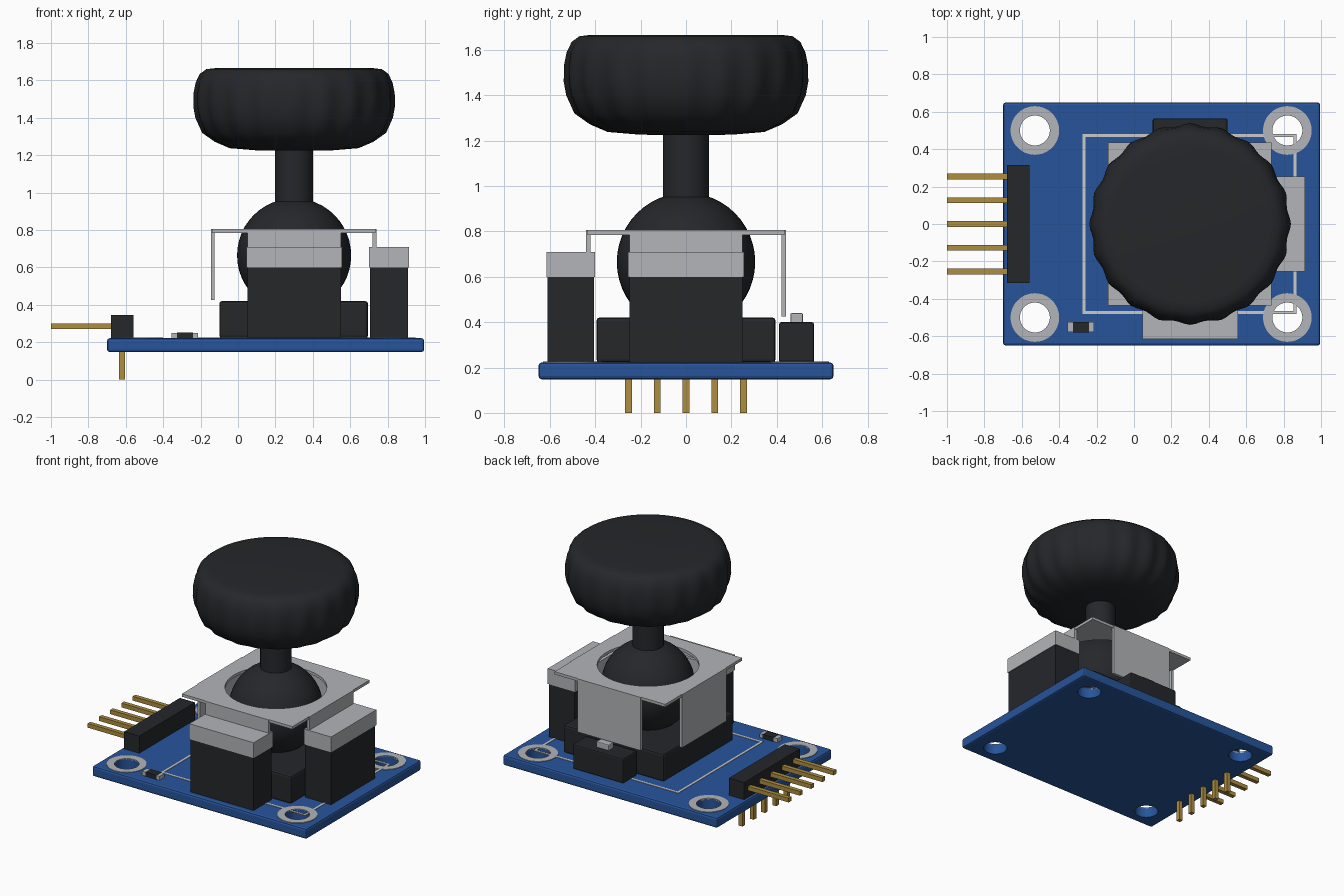
import bpy, bmesh
from math import sin, cos, pi, radians

if "Cube" in bpy.data.objects:
    bpy.data.objects.remove(bpy.data.objects["Cube"])


def material(name, rgb):
    m = bpy.data.materials.new(name)
    m.diffuse_color = (*rgb, 1)
    m.use_nodes = True
    m.node_tree.nodes["Principled BSDF"].inputs["Base Color"].default_value = m.diffuse_color
    return m


BLUE = material("blue_board", (0.02, 0.09, 0.33))
BLACK = material("black_plastic", (0.018, 0.02, 0.023))
GOLD = material("gold_pin", (0.42, 0.27, 0.05))
METAL = material("metal", (0.45, 0.46, 0.48))
WHITE = material("white_print", (0.75, 0.76, 0.78))


def finish(bm, name, mat, smooth=None):
    bmesh.ops.recalc_face_normals(bm, faces=bm.faces)
    me = bpy.data.meshes.new(name)
    bm.to_mesh(me)
    bm.free()
    me.materials.append(mat)
    ob = bpy.data.objects.new(name, me)
    bpy.context.collection.objects.link(ob)
    if smooth:
        bpy.ops.object.select_all(action='DESELECT')
        ob.select_set(True)
        bpy.context.view_layer.objects.active = ob
        bpy.ops.object.shade_smooth_by_angle(angle=radians(smooth))
    return ob


def boxes(name, mat, *ranges, bevel=0):
    """One object made of boxes given as (x0, x1, y0, y1, z0, z1)."""
    bm = bmesh.new()
    for x0, x1, y0, y1, z0, z1 in ranges:
        vs = bmesh.ops.create_cube(bm, size=1)["verts"]
        for v in vs:
            v.co = (x1 if v.co.x > 0 else x0,
                    y1 if v.co.y > 0 else y0,
                    z1 if v.co.z > 0 else z0)
    if bevel:
        bmesh.ops.bevel(bm, geom=bm.edges[:], offset=bevel, segments=2,
                        profile=0.5, affect='EDGES')
    return finish(bm, name, mat)


def lathe(name, mat, profile, centre, n=48, closed=False, lobes=0, smooth=40):
    """Turn (radius, z, lobe depth) points about a vertical axis."""
    bm = bmesh.new()
    rings = []
    for r, z, amp in profile:
        if r == 0:
            rings.append([bm.verts.new((*centre, z))] * n)
            continue
        ring = []
        for i in range(n):
            a = 2 * pi * i / n
            rr = r + amp * cos(lobes * a)
            ring.append(bm.verts.new((centre[0] + rr * cos(a), centre[1] + rr * sin(a), z)))
        rings.append(ring)
    pairs = list(zip(rings, rings[1:]))
    if closed:
        pairs.append((rings[-1], rings[0]))
    for a, b in pairs:
        for i in range(n):
            j = (i + 1) % n
            quad = list(dict.fromkeys((a[i], a[j], b[j], b[i])))
            bm.faces.new(quad)
    return finish(bm, name, mat, smooth)


def drill(ob, centre, r, z0, z1):
    cutter = lathe("cutter", METAL, [(0, z0, 0), (r, z0, 0), (r, z1, 0), (0, z1, 0)], centre)
    mod = ob.modifiers.new("hole", 'BOOLEAN')
    mod.object = cutter
    mod.solver = 'EXACT'
    bpy.context.view_layer.objects.active = ob
    bpy.ops.object.modifier_apply(modifier=mod.name)
    bpy.data.objects.remove(cutter)


CX = 0.30            # stick axis
TOP = 0.222          # board surface

# circuit board with four plated mounting holes
board = boxes("circuit_board", BLUE, (-0.70, 0.995, -0.65, 0.65, 0.148, TOP), bevel=0.014)
for hx in (-0.53, 0.82):
    for hy in (-0.5, 0.5):
        drill(board, (hx, hy), 0.08, 0.1, 0.3)
        lathe("mounting_ring", METAL,
              [(0.08, 0.215, 0), (0.13, 0.215, 0), (0.13, 0.226, 0), (0.08, 0.226, 0)],
              (hx, hy), closed=True)

# printed outline around the stick
w, z0, z1 = 0.016, 0.218, 0.225
boxes("printed_outline", WHITE,
      (-0.275, 0.87, 0.464, 0.48, z0, z1), (-0.275, 0.87, -0.48, -0.464, z0, z1),
      (-0.275, -0.275 + w, -0.464, 0.464, z0, z1), (0.87 - w, 0.87, -0.464, 0.464, z0, z1))

# pin header with bent pins
boxes("header_block", BLACK, (-0.68, -0.56, -0.315, 0.315, TOP, 0.345))
for i in range(-2, 3):
    y = i * 0.127
    boxes("header_pin", GOLD,
          (-1.0, -0.605, y - 0.015, y + 0.015, 0.27, 0.30),
          (-0.635, -0.605, y - 0.015, y + 0.015, 0, 0.27))

# small surface resistor
boxes("resistor_body", BLACK, (-0.325, -0.24, -0.58, -0.523, TOP, 0.252))
boxes("resistor_ends", METAL, (-0.355, -0.325, -0.578, -0.525, TOP, 0.25),
      (-0.24, -0.215, -0.578, -0.525, TOP, 0.25))

# stick housing base
boxes("housing_base", BLACK, (-0.10, 0.695, -0.395, 0.395, TOP, 0.42), bevel=0.014)

# two sensor blocks with metal caps
boxes("front_sensor", BLACK, (0.05, 0.55, -0.61, -0.405, TOP, 0.60))
boxes("front_sensor_cap", METAL, (0.045, 0.555, -0.615, -0.40, 0.60, 0.71))
boxes("right_sensor", BLACK, (0.705, 0.91, -0.25, 0.25, TOP, 0.60))
boxes("right_sensor_cap", METAL, (0.70, 0.915, -0.255, 0.255, 0.60, 0.71))

# push switch at the back
boxes("switch_body", BLACK, (0.10, 0.50, 0.41, 0.565, TOP, 0.40), bevel=0.01)
boxes("switch_button", METAL, (0.25, 0.35, 0.46, 0.515, 0.395, 0.44), bevel=0.006)

# metal frame: pierced top plate and four folded flaps
plate = boxes("frame_plate", METAL, (-0.14, 0.735, -0.435, 0.435, 0.785, 0.805))
drill(plate, (CX, 0), 0.33, 0.7, 0.9)
boxes("frame_flaps", METAL,
      (-0.145, -0.125, -0.25, 0.25, 0.425, 0.805),
      (0.05, 0.55, 0.42, 0.44, 0.425, 0.805),
      (0.05, 0.55, -0.44, -0.42, 0.62, 0.805),
      (0.72, 0.74, -0.25, 0.25, 0.62, 0.805))

# ball, stem and scalloped thumb cap
ball = [(0.305 * sin(pi * k / 24) if 0 < k < 24 else 0, 0.665 - 0.305 * cos(pi * k / 24), 0)
        for k in range(25)]
lathe("stick_ball", BLACK, ball, (CX, 0))
lathe("stick_stem", BLACK, [(0, 0.9, 0), (0.102, 0.9, 0), (0.102, 1.25, 0), (0, 1.25, 0)],
      (CX, 0), n=32)
lathe("thumb_cap", BLACK,
      [(0, 1.225, 0), (0.2, 1.226, 0), (0.345, 1.238, 0), (0.42, 1.272, 0.004),
       (0.485, 1.32, 0.007), (0.52, 1.40, 0.008), (0.531, 1.46, 0.008), (0.531, 1.53, 0.007),
       (0.522, 1.59, 0.004), (0.502, 1.635, 0.002), (0.47, 1.66, 0), (0.42, 1.666, 0),
       (0, 1.666, 0)],
      (CX, 0), n=120, lobes=20, smooth=60)
